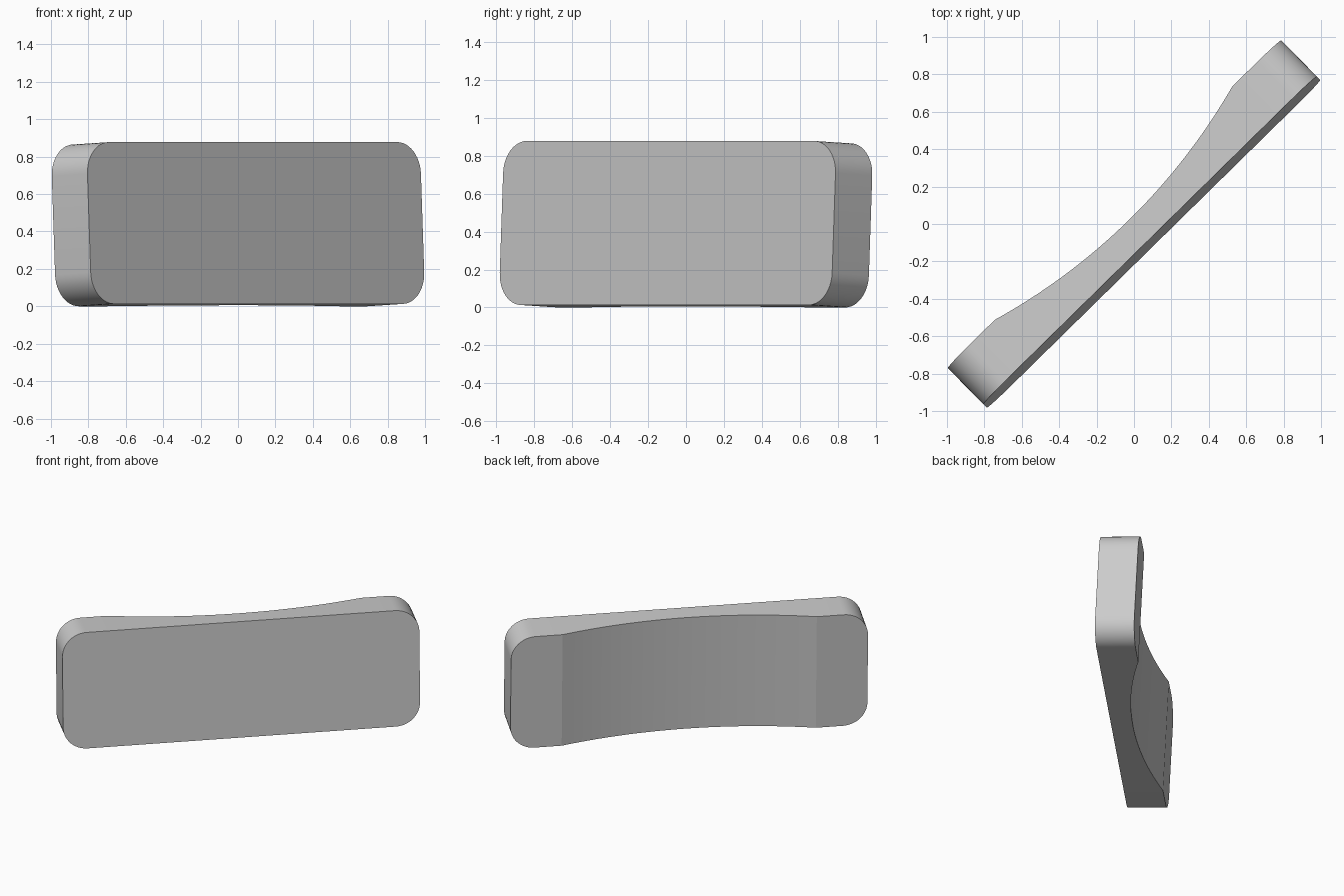
import bpy, bmesh, math
from mathutils import Matrix, Vector

cube = bpy.data.objects.get("Cube")
if cube:
    bpy.data.objects.remove(cube, do_unlink=True)

HALF_LEN, HALF_HEIGHT, THICK = 1.25, 0.433, 0.272
CORNER = 0.17                      # rounding of the four corners
HOLLOW, DEPTH = 0.89, 0.122        # half width and depth of the back hollow
RADIUS = (HOLLOW ** 2 + DEPTH ** 2) / (2 * DEPTH)


def half_height(u):
    over = max(0, abs(u) - (HALF_LEN - CORNER))
    return HALF_HEIGHT - CORNER + math.sqrt(max(0, CORNER ** 2 - over ** 2))


def back(u):
    if abs(u) >= HOLLOW:
        return THICK
    return THICK - DEPTH + RADIUS - math.sqrt(RADIUS ** 2 - u * u)


# Stations along the length: finely spaced on the hollow and on the corners
stations = [HOLLOW * i / 20 for i in range(-20, 21)]
for i in range(13):
    u = HALF_LEN - CORNER + CORNER * math.sin(math.pi / 2 * i / 12)
    stations += [u, -u]
stations.sort()

# Skin the block through a four-cornered section at each station
bm = bmesh.new()
rings = []
for u in stations:
    h, b = half_height(u), back(u)
    section = [(0, -h), (b, -h), (b, h), (0, h)]
    rings.append([bm.verts.new((u, v, z)) for v, z in section])
for r, s in zip(rings, rings[1:]):
    for k in range(4):
        n = (k + 1) % 4
        bm.faces.new((r[k], r[n], s[n], s[k]))
bm.faces.new(rings[0])
bm.faces.new(rings[-1])
bmesh.ops.recalc_face_normals(bm, faces=bm.faces)

# Lean back slightly, turn diagonally, then centre on the ground
turn = Matrix.Rotation(math.radians(44.5), 4, 'Z') @ Matrix.Rotation(math.radians(-2.7), 4, 'X')
bmesh.ops.transform(bm, matrix=turn, verts=bm.verts)
low = Vector([min(v.co[i] for v in bm.verts) for i in range(3)])
high = Vector([max(v.co[i] for v in bm.verts) for i in range(3)])
mid = (low + high) / 2
mid.z = low.z
bmesh.ops.translate(bm, vec=-mid, verts=bm.verts)

mesh = bpy.data.meshes.new("curved_block")
bm.to_mesh(mesh)
bm.free()
block = bpy.data.objects.new("curved_block", mesh)
bpy.context.collection.objects.link(block)

grey = bpy.data.materials.new("plain_grey")
grey.use_nodes = True
colour = (0.6, 0.6, 0.6, 1)
grey.diffuse_color = colour
grey.node_tree.nodes["Principled BSDF"].inputs["Base Color"].default_value = colour
mesh.materials.append(grey)

# Smooth curves, sharp rims
bpy.ops.object.select_all(action='DESELECT')
block.select_set(True)
bpy.context.view_layer.objects.active = block
bpy.ops.object.shade_smooth_by_angle(angle=math.radians(12))
